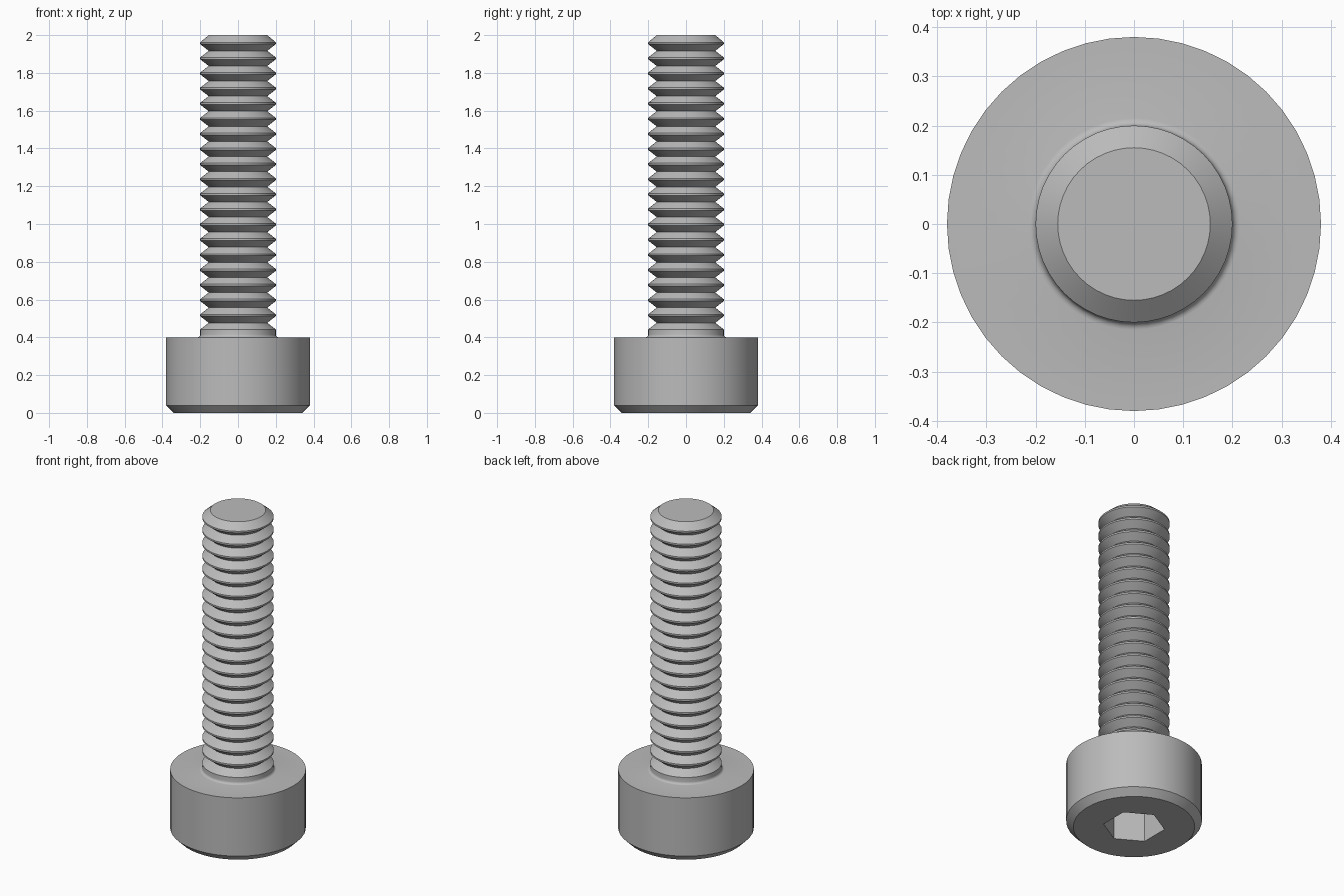
import bpy, bmesh
from math import sin, cos, pi, radians

default = bpy.data.objects.get("Cube")
if default:
    bpy.data.objects.remove(default, do_unlink=True)

SIDES = 48
HEAD_R, HEAD_H, HEAD_BEVEL = 0.38, 0.40, 0.04
CREST_R, ROOT_R = 0.20, 0.155
PITCH, CREST_FLAT, TURNS = 0.08, 0.01, 19
TOP_CREST = 1.957
FILLET = 0.015
HEX_R, HEX_DEPTH = 0.173, 0.20

steel = bpy.data.materials.new("steel_grey")
steel.use_nodes = True
GREY = (0.5, 0.5, 0.5, 1)
steel.diffuse_color = GREY
steel.node_tree.nodes["Principled BSDF"].inputs["Base Color"].default_value = GREY

bm = bmesh.new()


def ring(radius, z, sides=SIDES, turn=0.0):
    """Closed loop of vertices round the axis."""
    angles = [turn + 2 * pi * i / sides for i in range(sides)]
    return [bm.verts.new((radius * cos(a), radius * sin(a), z)) for a in angles]


def skin(a, b):
    """Quads between two rings with the same number of sides."""
    n = len(a)
    for i in range(n):
        j = (i + 1) % n
        bm.faces.new((a[i], a[j], b[j], b[i]))


def loop_edges(loop):
    return [bm.edges.get((v, loop[(i + 1) % len(loop)])) or
            bm.edges.new((v, loop[(i + 1) % len(loop)])) for i, v in enumerate(loop)]


# Head with bevelled rim, then the fillet under the shank
profile = [(HEAD_R - HEAD_BEVEL, 0), (HEAD_R, HEAD_BEVEL), (HEAD_R, HEAD_H)]
for step in range(5):
    a = step * pi / 8
    profile.append((CREST_R + FILLET * (1 - sin(a)), HEAD_H + FILLET * (1 - cos(a))))

# Thread grooves from the shank up to the top crest
half = CREST_FLAT / 2
for k in reversed(range(TURNS)):
    z = TOP_CREST - k * PITCH
    if k == TURNS - 1:
        profile.append((CREST_R, z - PITCH + half))
    profile += [(ROOT_R, z - PITCH / 2), (CREST_R, z - half), (CREST_R, z + half)]

# Chamfered tip
profile.append((ROOT_R, 2.0))

rings = [ring(r, z) for r, z in profile]
for lower, upper in zip(rings, rings[1:]):
    skin(lower, upper)
bm.faces.new(rings[-1])

# Hexagonal socket in the underside of the head
mouth = ring(HEX_R, 0, 6, pi / 2)
floor = ring(HEX_R, HEX_DEPTH, 6, pi / 2)
skin(floor, mouth)
bm.faces.new(floor)
bmesh.ops.bridge_loops(bm, edges=loop_edges(rings[0]) + loop_edges(mouth))
bmesh.ops.recalc_face_normals(bm, faces=bm.faces)

mesh = bpy.data.meshes.new("socket_head_screw")
bm.to_mesh(mesh)
bm.free()
mesh.materials.append(steel)
screw = bpy.data.objects.new("socket_head_screw", mesh)
bpy.context.collection.objects.link(screw)

bpy.ops.object.select_all(action='DESELECT')
screw.select_set(True)
bpy.context.view_layer.objects.active = screw
bpy.ops.object.shade_smooth_by_angle(angle=radians(30))
